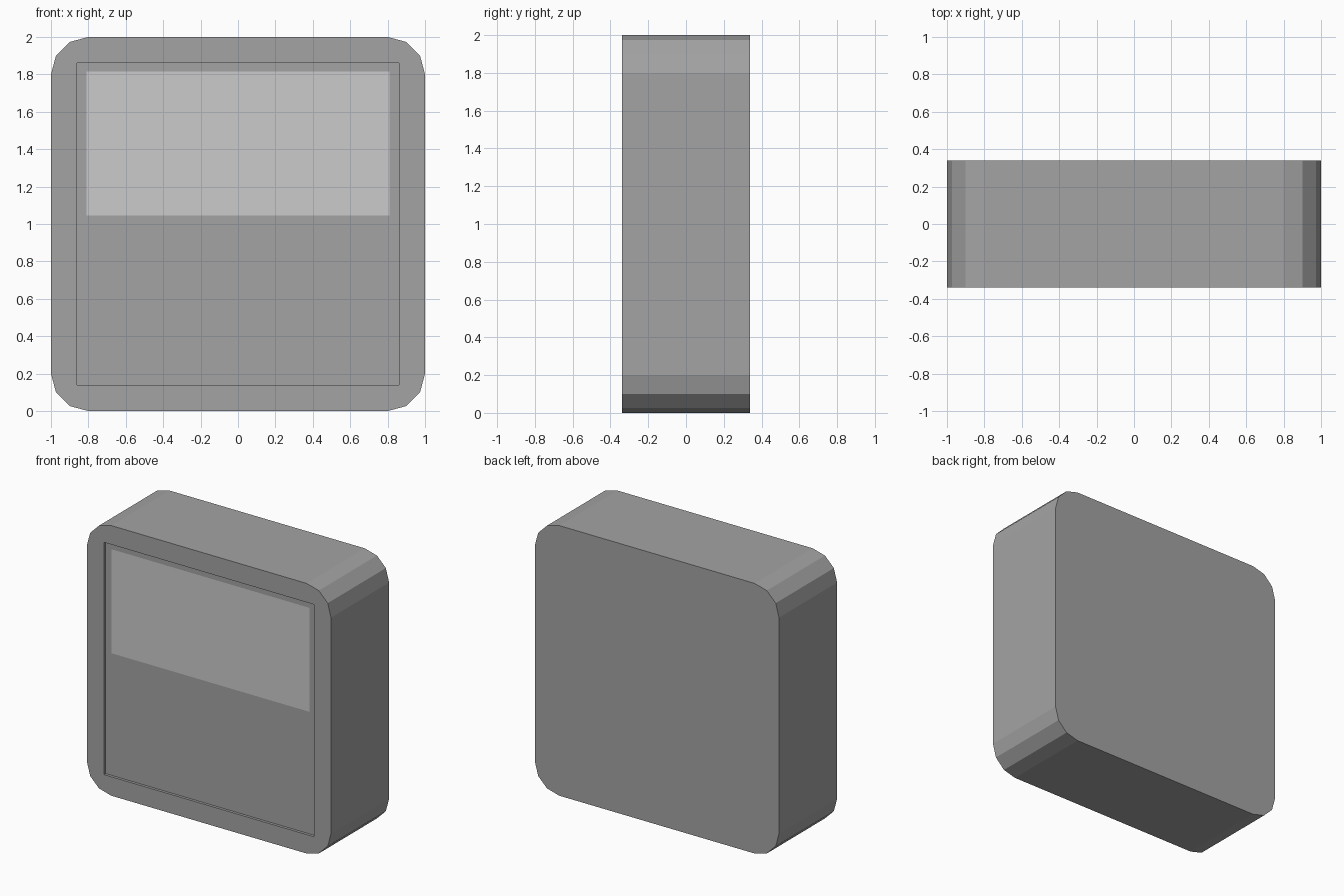
import bpy, bmesh
from mathutils import Matrix, Vector

if "Cube" in bpy.data.objects:
    bpy.data.objects.remove(bpy.data.objects["Cube"])

HALF_DEPTH = 0.34
RECESS = 0.02


def material(name, grey):
    mat = bpy.data.materials.new(name)
    mat.diffuse_color = (grey, grey, grey, 1)
    mat.use_nodes = True
    mat.node_tree.nodes["Principled BSDF"].inputs["Base Color"].default_value = mat.diffuse_color
    return mat


def box(name, size, centre, corner=0.0):
    """Box whose four edges along y can be rounded with three segments."""
    bm = bmesh.new()
    bmesh.ops.create_cube(bm, size=1, matrix=Matrix.Translation(centre) @ Matrix.Diagonal((*size, 1)))
    if corner:
        edges = [e for e in bm.edges if abs(e.verts[0].co.y - e.verts[1].co.y) > 0.01]
        bmesh.ops.bevel(bm, geom=edges, offset=corner, segments=3, profile=0.5, affect='EDGES')
    mesh = bpy.data.meshes.new(name)
    bm.to_mesh(mesh)
    bm.free()
    obj = bpy.data.objects.new(name, mesh)
    bpy.context.collection.objects.link(obj)
    return obj


# Rounded casing
casing = box("casing", (2, 2 * HALF_DEPTH, 2), Vector((0, 0, 1)), corner=0.2)
casing.data.materials.append(material("casing_grey", 0.37))

# Shallow square recess in the front
cutter = box("recess_cutter", (1.72, 2 * RECESS, 1.72), Vector((0, -HALF_DEPTH, 1)))
cutter.data.materials.append(casing.data.materials[0])
cutter.hide_render = True
cutter.hide_viewport = True
cut = casing.modifiers.new("recess", 'BOOLEAN')
cut.operation = 'DIFFERENCE'
cut.solver = 'EXACT'
cut.object = cutter

# Pale screen lying on the upper half of the recess
y = -HALF_DEPTH + RECESS - 0.002
mesh = bpy.data.meshes.new("screen")
mesh.from_pydata([(-0.81, y, 1.045), (0.81, y, 1.045), (0.81, y, 1.815), (-0.81, y, 1.815)],
                 [], [(0, 1, 2, 3)])
screen = bpy.data.objects.new("screen", mesh)
bpy.context.collection.objects.link(screen)
mesh.materials.append(material("screen_grey", 0.8))
